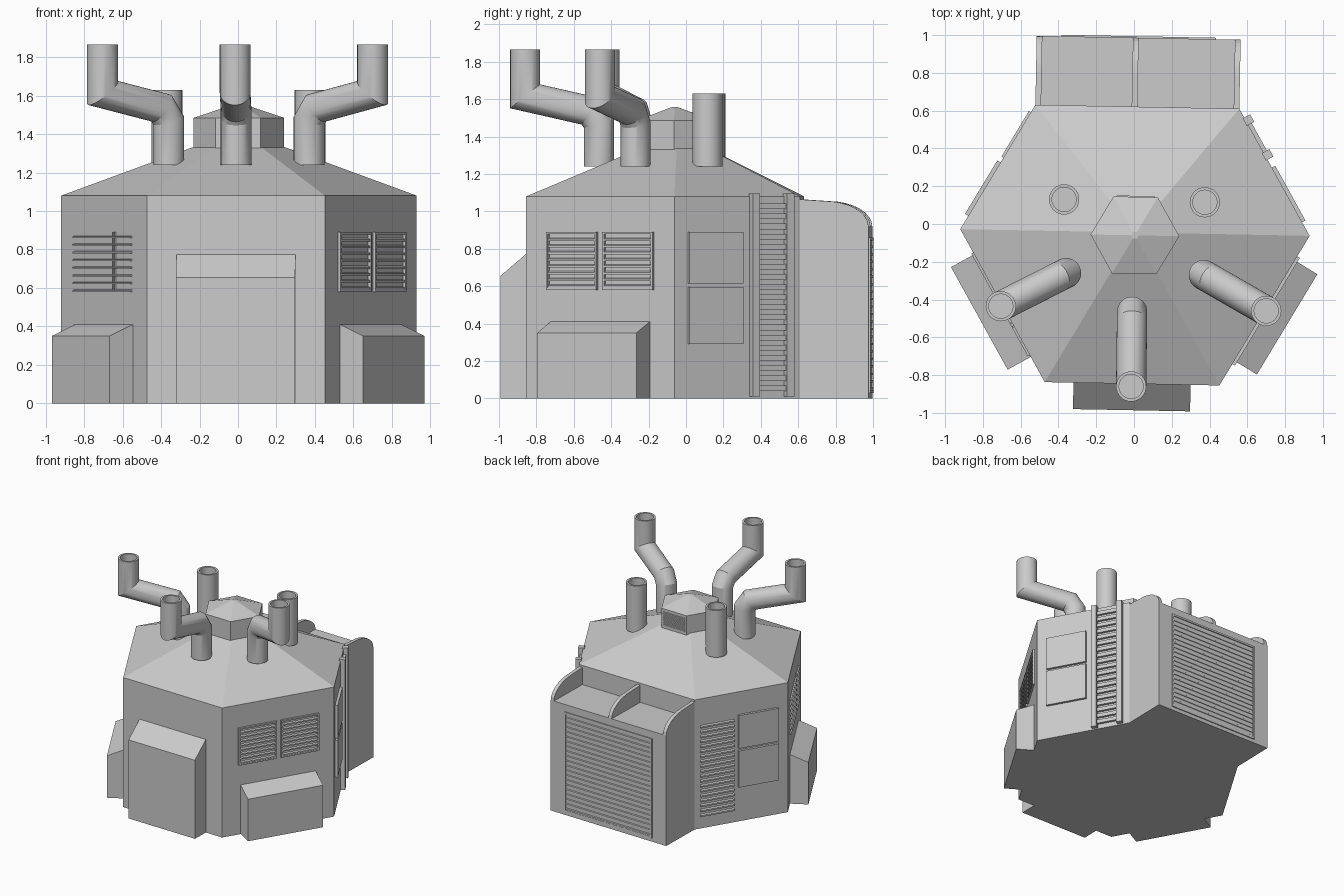
import bpy, bmesh
from math import sin, cos, pi, radians
from mathutils import Matrix, Vector

cube = bpy.data.objects.get("Cube")
if cube:
    bpy.data.objects.remove(cube, do_unlink=True)

grey = bpy.data.materials.new("plain grey")
grey.use_nodes = True
COLOUR = (0.6, 0.6, 0.6, 1)
grey.diffuse_color = COLOUR
grey.node_tree.nodes["Principled BSDF"].inputs["Base Color"].default_value = COLOUR

# The whole building sits turned very slightly
PLACE = Matrix.Translation((0.005, -0.045, 0)) @ Matrix.Rotation(radians(-1.1), 4, "Z")
RADIUS = 0.925
APOTHEM = RADIUS * cos(pi / 6)
BACK = 0.666
BACK_X = 0.54
EAVE = 1.08


def finish(name, bm, place=PLACE, smooth=False):
    bmesh.ops.recalc_face_normals(bm, faces=bm.faces)
    mesh = bpy.data.meshes.new(name)
    bm.to_mesh(mesh)
    bm.free()
    mesh.transform(place)
    mesh.materials.append(grey)
    obj = bpy.data.objects.new(name, mesh)
    bpy.context.collection.objects.link(obj)
    if smooth:
        bpy.ops.object.select_all(action="DESELECT")
        obj.select_set(True)
        bpy.context.view_layer.objects.active = obj
        bpy.ops.object.shade_smooth_by_angle(angle=radians(25))
    return obj


def rect(w0, w1, z0, z1):
    return [(w0, z0), (w1, z0), (w1, z1), (w0, z1)]


def wall_part(name, angle, dist, pieces):
    """Extrude (outward, height) profiles sideways along a wall."""
    a = radians(angle)
    out, side = Vector((cos(a), sin(a), 0)), Vector((-sin(a), cos(a), 0))
    bm = bmesh.new()
    for u0, u1, profile in pieces:
        ends = [[bm.verts.new(out * (dist + w) + side * u + Vector((0, 0, z)))
                 for w, z in profile] for u in (u0, u1)]
        n = len(profile)
        bm.faces.new(ends[0])
        bm.faces.new(ends[1])
        for i in range(n):
            j = (i + 1) % n
            bm.faces.new((ends[0][i], ends[0][j], ends[1][j], ends[1][i]))
    return finish(name, bm)


def slats(u0, u1, z0, z1, count, depth=0.012, fill=0.6):
    step = (z1 - z0) / count
    return [(u0, u1, [(-0.01, z0 + i * step), (depth, z0 + i * step),
                      (depth, z0 + (i + fill * 0.5) * step), (-0.01, z0 + (i + fill) * step)])
            for i in range(count)]


def frame(u0, u1, z0, z1, t=0.012, depth=0.016):
    return [(u0, u0 + t, rect(-0.01, depth, z0, z1)), (u1 - t, u1, rect(-0.01, depth, z0, z1)),
            (u0 + t, u1 - t, rect(-0.01, depth, z0, z0 + t)),
            (u0 + t, u1 - t, rect(-0.01, depth, z1 - t, z1))]


def stack(name, rings, apex=None):
    """Join rings of points with faces, closing the bottom and the top."""
    bm = bmesh.new()
    loops = [[bm.verts.new(p) for p in ring] for ring in rings]
    bm.faces.new(loops[0])
    n = len(loops[0])
    for low, high in zip(loops, loops[1:]):
        for i in range(n):
            j = (i + 1) % n
            bm.faces.new((low[i], low[j], high[j], high[i]))
    if apex:
        tip = bm.verts.new(apex)
        for i in range(n):
            bm.faces.new((loops[-1][i], loops[-1][(i + 1) % n], tip))
    else:
        bm.faces.new(loops[-1])
    return finish(name, bm)


def pipe(name, path, r=0.08, sides=32):
    """Round pipe with mitred bends and a hollow mouth."""
    path = [Vector(p) for p in path]
    dirs = [(b - a).normalized() for a, b in zip(path, path[1:])]
    bm = bmesh.new()
    ring = [path[0] + Vector((r * cos(2 * pi * i / sides), r * sin(2 * pi * i / sides), 0))
            for i in range(sides)]
    rings = [ring]
    for k, d in enumerate(dirs):
        p = path[k + 1]
        nxt = dirs[min(k + 1, len(dirs) - 1)]
        normal = (d + nxt).normalized()
        ring = [q + d * ((p - q).dot(normal) / d.dot(normal)) for q in ring]
        rings.append(ring)
    inner = [path[-1] + (q - path[-1]) * 0.8 for q in ring]
    rings += [inner, [q - Vector((0, 0, 0.15)) for q in inner]]
    loops = [[bm.verts.new(q) for q in ring] for ring in rings]
    for low, high in zip(loops, loops[1:]):
        for i in range(sides):
            j = (i + 1) % sides
            bm.faces.new((low[i], low[j], high[j], high[i]))
    bm.faces.new(loops[0])
    bm.faces.new(loops[-1])
    return finish(name, bm, Matrix.Identity(4), smooth=True)


# Six-sided hall with a shortened back, and its pitched roof
plan = [(RADIUS, 0), (BACK_X, BACK), (-BACK_X, BACK), (-RADIUS, 0),
        (-RADIUS / 2, -APOTHEM), (RADIUS / 2, -APOTHEM)]
stack("hall_and_roof", [[(x, y, z) for x, y in plan] for z in (0, EAVE)], (0, 0, 1.42))


# Roof cupola with a grille on its back
def hexagon(r, z):
    return [(r * cos(i * pi / 3), r * sin(i * pi / 3) - 0.015, z) for i in range(6)]


stack("cupola", [hexagon(0.235, 1.3), hexagon(0.235, 1.485), hexagon(0.02, 1.557)])
wall_part("cupola_grille", 90, 0.19, slats(-0.1, 0.1, 1.35, 1.47, 8, 0.004))


# Sloped-top blocks on the three front walls
def block(name, angle, half, low, high):
    wall_part(name, angle, APOTHEM, [(-half, half, [(-0.05, 0), (0.14, 0), (0.14, low),
                                                    (0, high), (-0.05, high)])])


block("front_porch", -90, 0.31, 0.655, 0.775)
block("left_block", -30, 0.31, 0.35, 0.41)
block("right_block", 210, 0.31, 0.35, 0.41)

# Shuttered windows on the slanted front walls
for i, (u0, u1) in enumerate(((-0.33, -0.015), (0.02, 0.335))):
    wall_part(f"left_window_{i + 1}", -30, APOTHEM,
              frame(u0, u1, 0.58, 0.89) + slats(u0 + 0.012, u1 - 0.012, 0.592, 0.878, 8))
wall_part("right_window", 210, APOTHEM,
          slats(-0.32, 0.3, 0.58, 0.9, 8, 0.012, 0.35)
          + [(u, u + 0.008, rect(-0.01, 0.008, 0.59, 0.89)) for u in (0.1, 0.12)])

# Pairs of hatch panels on the slanted back walls
for side, angle, u0 in (("left", 30, -0.38), ("right", 150, 0.05)):
    for level, z0, z1 in (("lower", 0.29, 0.595), ("upper", 0.615, 0.89)):
        wall_part(f"{side}_{level}_panel", angle, APOTHEM,
                  [(u0, u0 + 0.33, rect(-0.01, 0.02, z0, z1))])

# Ladder up the left side
rails = [(u, u + 0.045, rect(-0.01, 0.035, 0.01, 1.095)) for u in (-0.002, 0.208)]
rungs = [(0.043, 0.208, rect(-0.01, 0.02, 0.04 + i * 0.054, 0.07 + i * 0.054)) for i in range(19)]
wall_part("ladder", 30, APOTHEM, rails + rungs)

# Tall vent on the right side
wall_part("side_vent", 150, APOTHEM, slats(-0.26, 0.02, 0.1, 0.88, 19))

# Rear annex: low body, three curved fins above, and a slatted door
DEPTH = 0.365
wall_part("annex", 90, BACK, [(-BACK_X, BACK_X, rect(-0.1, DEPTH, 0, 0.92))])
arc = [(0.13 + (DEPTH - 0.13) * sin(t * pi / 16), 0.92 + 0.135 * cos(t * pi / 16))
       for t in range(8, -1, -1)]
fin = [(-0.02, 0.92)] + arc + [(-0.02, 1.065)]
for name, u in (("left", -BACK_X), ("middle", 0.0), ("right", BACK_X - 0.03)):
    wall_part(f"annex_{name}_fin", 90, BACK, [(u, u + 0.03, fin)])
wall_part("annex_door", 90, BACK + DEPTH,
          frame(-0.41, 0.41, 0.03, 0.86, 0.015, 0.008) + slats(-0.395, 0.395, 0.045, 0.845, 20, 0.006))

# Three elbowed chimneys over the front and two straight ones behind
for name, (bx, by), (tx, ty) in (("middle", (-0.01, -0.465), (-0.015, -0.86)),
                                 ("left", (0.37, -0.27), (0.7, -0.46)),
                                 ("right", (-0.36, -0.26), (-0.705, -0.435))):
    steps = ((0, 1.24), (0, 1.47), (0.11, 1.535), (1, 1.615), (1, 1.865))
    pipe(f"{name}_elbow_chimney",
         [(bx + (tx - bx) * f, by + (ty - by) * f, z) for f, z in steps])
for name, x, y in (("left", 0.375, 0.115), ("right", -0.37, 0.13)):
    pipe(f"{name}_straight_chimney", [(x, y, 1.24), (x, y, 1.63)])
